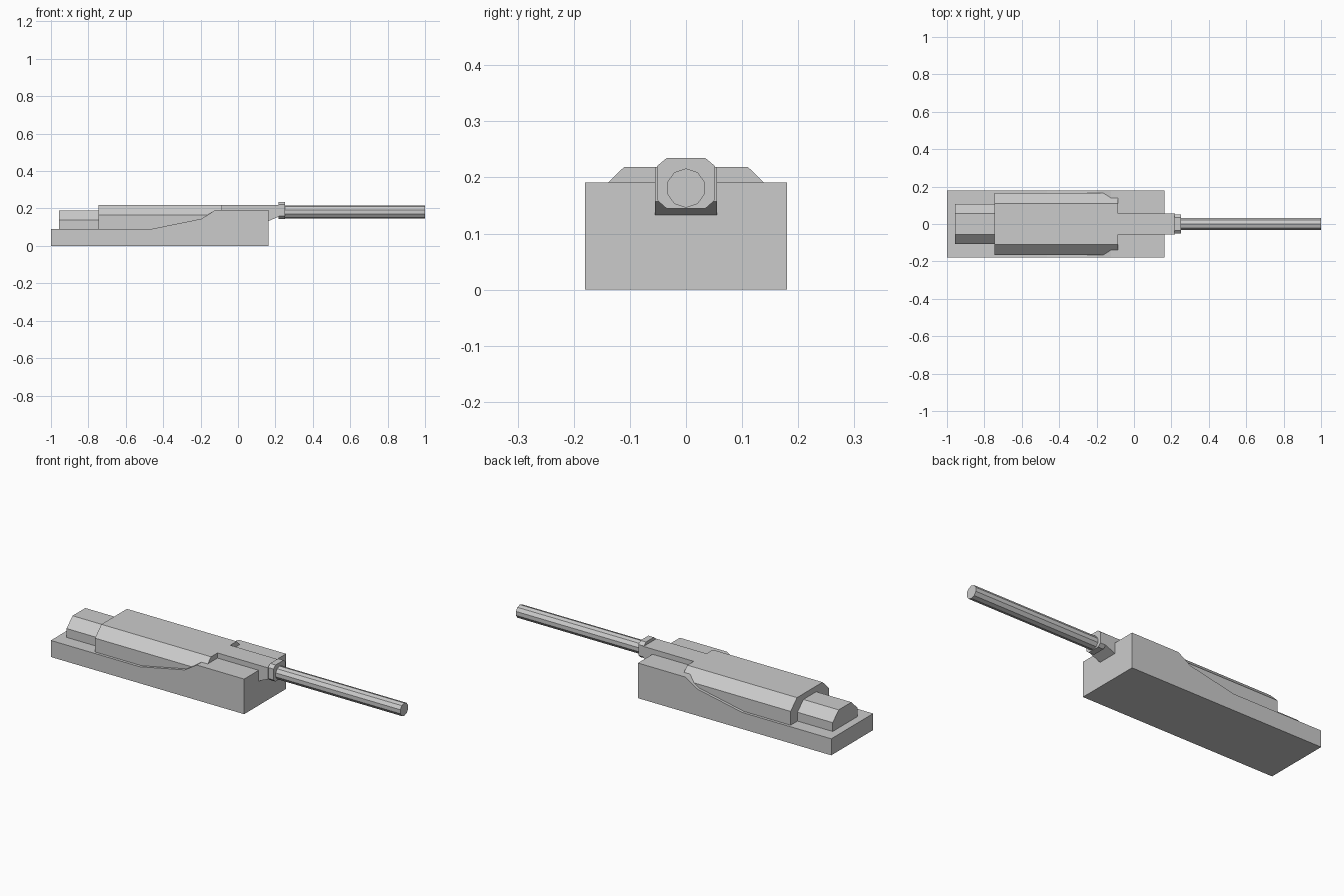
import bpy, bmesh
from math import cos, sin, pi

if "Cube" in bpy.data.objects:
    bpy.data.objects.remove(bpy.data.objects["Cube"])


def prism(name, pts, axis, a, b):
    """Extrude a closed profile along an axis: 'x' takes (y, z), 'y' takes (x, z)."""
    bm = bmesh.new()
    at = (lambda p, t: (t, p[0], p[1])) if axis == 'x' else (lambda p, t: (p[0], t, p[1]))
    lo = [bm.verts.new(at(p, a)) for p in pts]
    hi = [bm.verts.new(at(p, b)) for p in pts]
    n = len(pts)
    bm.faces.new(lo)
    bm.faces.new(hi)
    for i in range(n):
        j = (i + 1) % n
        bm.faces.new((lo[i], lo[j], hi[j], hi[i]))
    bmesh.ops.recalc_face_normals(bm, faces=bm.faces)
    mesh = bpy.data.meshes.new(name)
    bm.to_mesh(mesh)
    bm.free()
    ob = bpy.data.objects.new(name, mesh)
    bpy.context.collection.objects.link(ob)
    return ob


def mirrored(half):
    """Complete a right-hand half profile with its mirror image."""
    return half + [(-y, z) for y, z in reversed(half)]


# Stepped base with ramp
prism("base", [(-1, 0), (0.163, 0), (0.163, 0.191), (-0.122, 0.191),
               (-0.195, 0.145), (-0.465, 0.09), (-1, 0.09)], 'y', -0.18, 0.18)

# Bevelled main body, sunk into the ramp
prism("main_body", mirrored([(0.165, 0.085), (0.165, 0.165), (0.11, 0.219)]), 'x', -0.745, -0.085)

# Lower rear block
prism("rear_block", mirrored([(0.106, 0.085), (0.106, 0.138), (0.055, 0.188)]), 'x', -0.957, -0.74)

# Narrow neck with sloped underside
prism("neck", [(-0.09, 0.133), (0.163, 0.133), (0.22, 0.157), (0.22, 0.219), (-0.09, 0.219)],
      'y', -0.055, 0.055)

# Eight-sided collar
prism("collar", mirrored([(0.035, 0.145), (0.052, 0.16), (0.052, 0.22), (0.034, 0.235)]),
      'x', 0.217, 0.25)

# Long ten-sided rod
R, CZ, SIDES = 0.035, 0.181, 10
ring = [(R * sin(2 * pi * i / SIDES), CZ + R * cos(2 * pi * i / SIDES)) for i in range(SIDES)]
prism("rod", ring, 'x', 0.24, 1.0)
